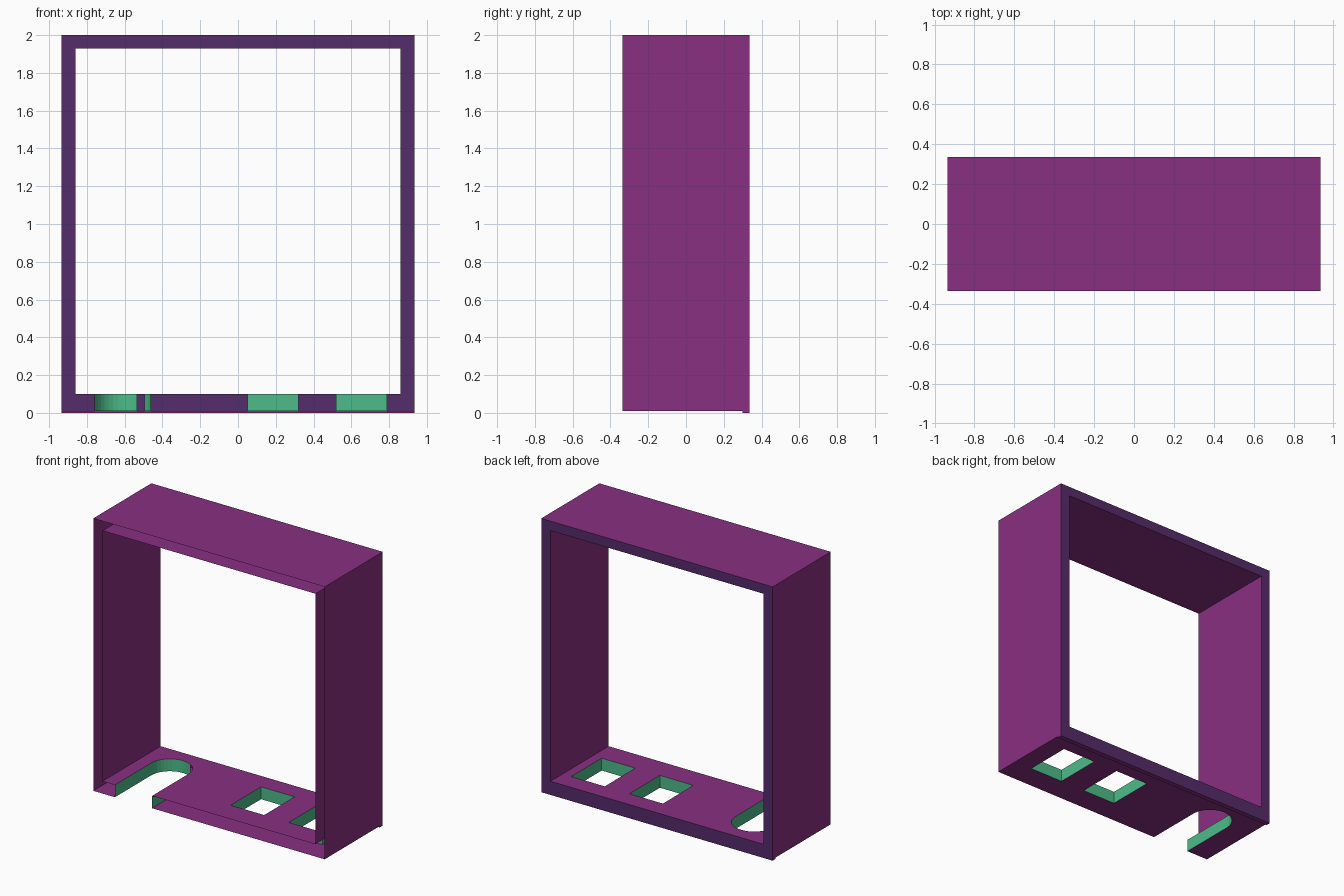
import bpy, bmesh, math

if "Cube" in bpy.data.objects:
    bpy.data.objects.remove(bpy.data.objects["Cube"])

def material(name, rgb):
    m = bpy.data.materials.new(name)
    m.diffuse_color = (*rgb, 1)
    m.use_nodes = True
    m.node_tree.nodes["Principled BSDF"].inputs["Base Color"].default_value = m.diffuse_color
    return m

MAGENTA = material("magenta shell", (0.25, 0.029, 0.225))
INDIGO = material("indigo rim", (0.090, 0.025, 0.145))
GREEN = material("green cutout", (0.075, 0.50, 0.25))

W, D, H = 0.935, 0.335, 2.0            # outer half width, half depth, height
IW, IZ0, IZ1 = 0.86, 0.10, 1.93        # inner opening
BASE = 0.01                            # underside level

def finish(name, bm, mat):
    me = bpy.data.meshes.new(name)
    bm.to_mesh(me)
    bm.free()
    me.materials.append(mat)
    ob = bpy.data.objects.new(name, me)
    bpy.context.collection.objects.link(ob)

def sheet(name, path_a, path_b, mat, closed=False, skip=()):
    """Thin wall joining two matching point paths."""
    bm = bmesh.new()
    a = [bm.verts.new(p) for p in path_a]
    b = [bm.verts.new(p) for p in path_b]
    n = len(a)
    for i in range(n if closed else n - 1):
        j = (i + 1) % n
        if i not in skip:
            bm.faces.new((a[i], a[j], b[j], b[i]))
    finish(name, bm, mat)

def along_y(name, pts, y0, y1, mat):
    sheet(name, [(x, y0, z) for x, z in pts], [(x, y1, z) for x, z in pts], mat)

def along_z(name, pts, mat, closed, skip=()):
    sheet(name, [(x, y, BASE) for x, y in pts], [(x, y, IZ0) for x, y in pts],
          mat, closed, skip)

# cutout outlines seen from above
NX, NY, NR, SEGS = -0.61, 0.085, 0.15, 18
arc = [(NX + NR * math.cos(math.pi * (1 - i / SEGS)),
        NY + NR * math.sin(math.pi * (1 - i / SEGS))) for i in range(SEGS + 1)]
notch = [(NX - NR, -D)] + arc + [(NX + NR, -D)]
holes = [[(x, -0.155), (x, 0.195), (x + 0.27, 0.195), (x + 0.27, -0.155)]
         for x in (0.05, 0.52)]

def pierced_plate(name, half_w, z, up):
    """Flat plate with the front notch and two rectangular holes."""
    bm = bmesh.new()
    outline = [(-half_w, -D)] + notch + [(half_w, -D), (half_w, D), (-half_w, D)]
    for loop in [outline] + holes:
        vs = [bm.verts.new((x, y, z)) for x, y in loop]
        for i, v in enumerate(vs):
            bm.edges.new((v, vs[(i + 1) % len(vs)]))
    bmesh.ops.triangle_fill(bm, use_beauty=True, use_dissolve=False,
                            edges=bm.edges[:], normal=(0, 0, up))
    bm.normal_update()
    bmesh.ops.reverse_faces(bm, faces=[f for f in bm.faces if f.normal.z * up < 0])
    finish(name, bm, MAGENTA)

# outer and inner skins, with the gap between them open at the front
along_y("outer_skin", [(-W, BASE), (-W, H), (W, H), (W, BASE)], -D, D, MAGENTA)
along_y("inner_skin", [(IW, IZ0), (IW, IZ1), (-IW, IZ1), (-IW, IZ0)], -D, D, MAGENTA)
pierced_plate("underside", W, BASE, -1)
pierced_plate("inner_floor", IW, IZ0, 1)

# rim closing the back
sheet("back_rim",
      [(-W, D, 0), (-W, D, H), (W, D, H), (W, D, 0)],
      [(-IW, D, IZ0), (-IW, D, IZ1), (IW, D, IZ1), (IW, D, IZ0)], INDIGO, closed=True)

# shallow lip under the back edge
lip = [(0.30, BASE), (0.30, 0), (D, 0)]
sheet("back_lip", [(-W, y, z) for y, z in lip], [(W, y, z) for y, z in lip], MAGENTA)
for side, x in (("left", -W), ("right", W)):
    sheet("lip_end_" + side, [(x, 0.30, 0), (x, D, 0)],
          [(x, 0.30, BASE), (x, D, BASE)], MAGENTA)

# green cutout walls; the notch wall has a small gap in its curve
gap = {i + 1 for i in range(SEGS) if 120 <= 180 * i / SEGS < 140}
along_z("notch_wall", notch, GREEN, False, gap)
for i, h in enumerate(holes):
    along_z(f"hole_wall_{i + 1}", h, GREEN, True)
